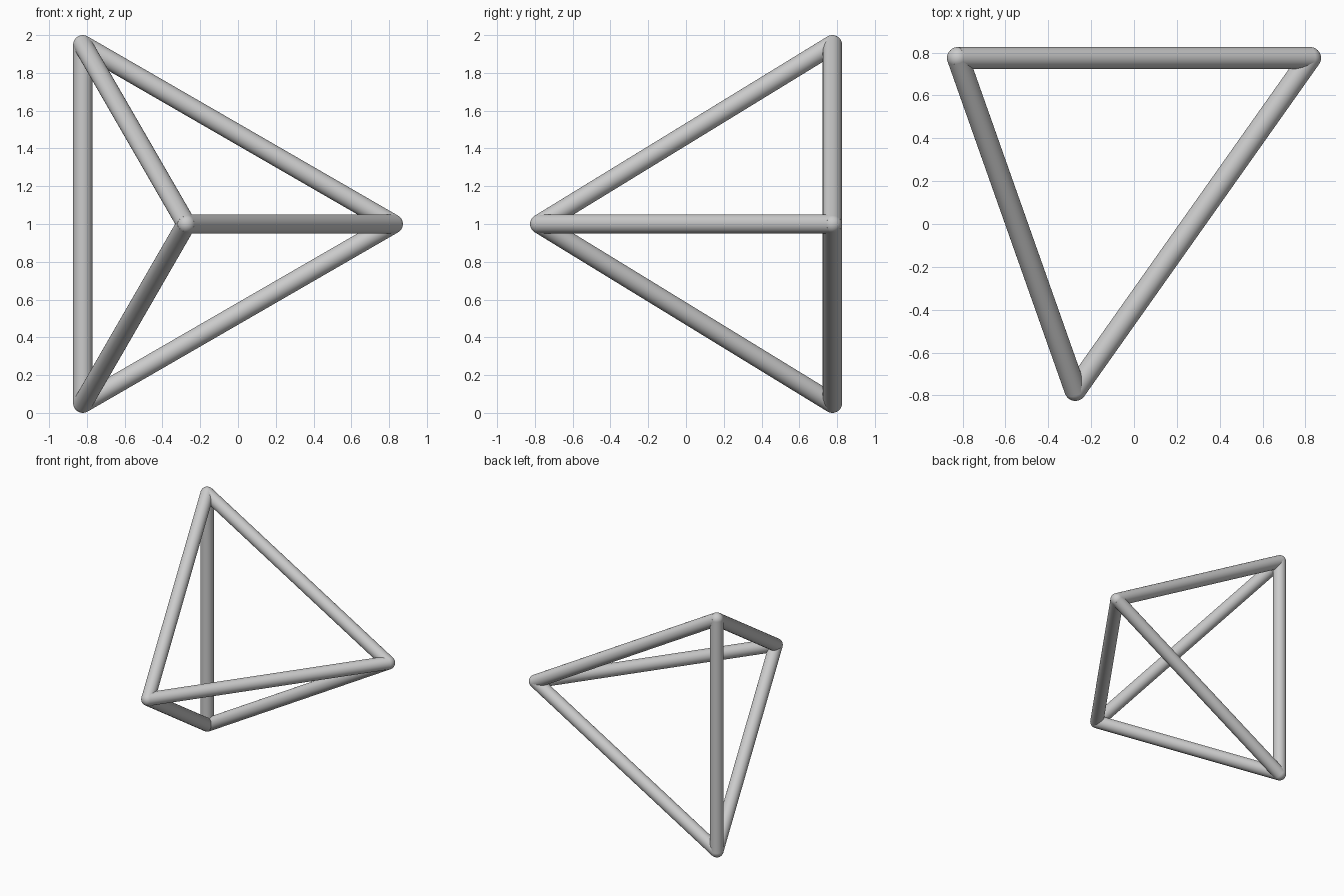
import bpy, math
from itertools import combinations
from mathutils import Vector

if "Cube" in bpy.data.objects:
    bpy.data.objects.remove(bpy.data.objects["Cube"])

RADIUS = 0.051
EDGE = 2 - 2 * RADIUS
tri_h = EDGE * math.sqrt(3) / 2      # height of the back triangle
tet_h = EDGE * math.sqrt(2 / 3)      # depth from back triangle to front corner

corners = {
    "top": Vector((-tri_h / 2, tet_h / 2, 1 + EDGE / 2)),
    "bottom": Vector((-tri_h / 2, tet_h / 2, 1 - EDGE / 2)),
    "right": Vector((tri_h / 2, tet_h / 2, 1)),
    "front": Vector((-tri_h / 6, -tet_h / 2, 1)),
}


def finish(name):
    bpy.context.object.name = name
    bpy.ops.object.shade_smooth_by_angle(angle=math.radians(40))


# Rounded joints at the four corners
for name, p in corners.items():
    bpy.ops.mesh.primitive_uv_sphere_add(segments=32, ring_count=16, radius=RADIUS, location=p)
    finish(name + "_joint")

# Six round struts joining every pair of corners
for (na, a), (nb, b) in combinations(corners.items(), 2):
    d = b - a
    bpy.ops.mesh.primitive_cylinder_add(
        vertices=32, radius=RADIUS, depth=d.length, location=(a + b) / 2,
        rotation=d.to_track_quat('Z', 'Y').to_euler())
    finish(f"{na}_{nb}_strut")
